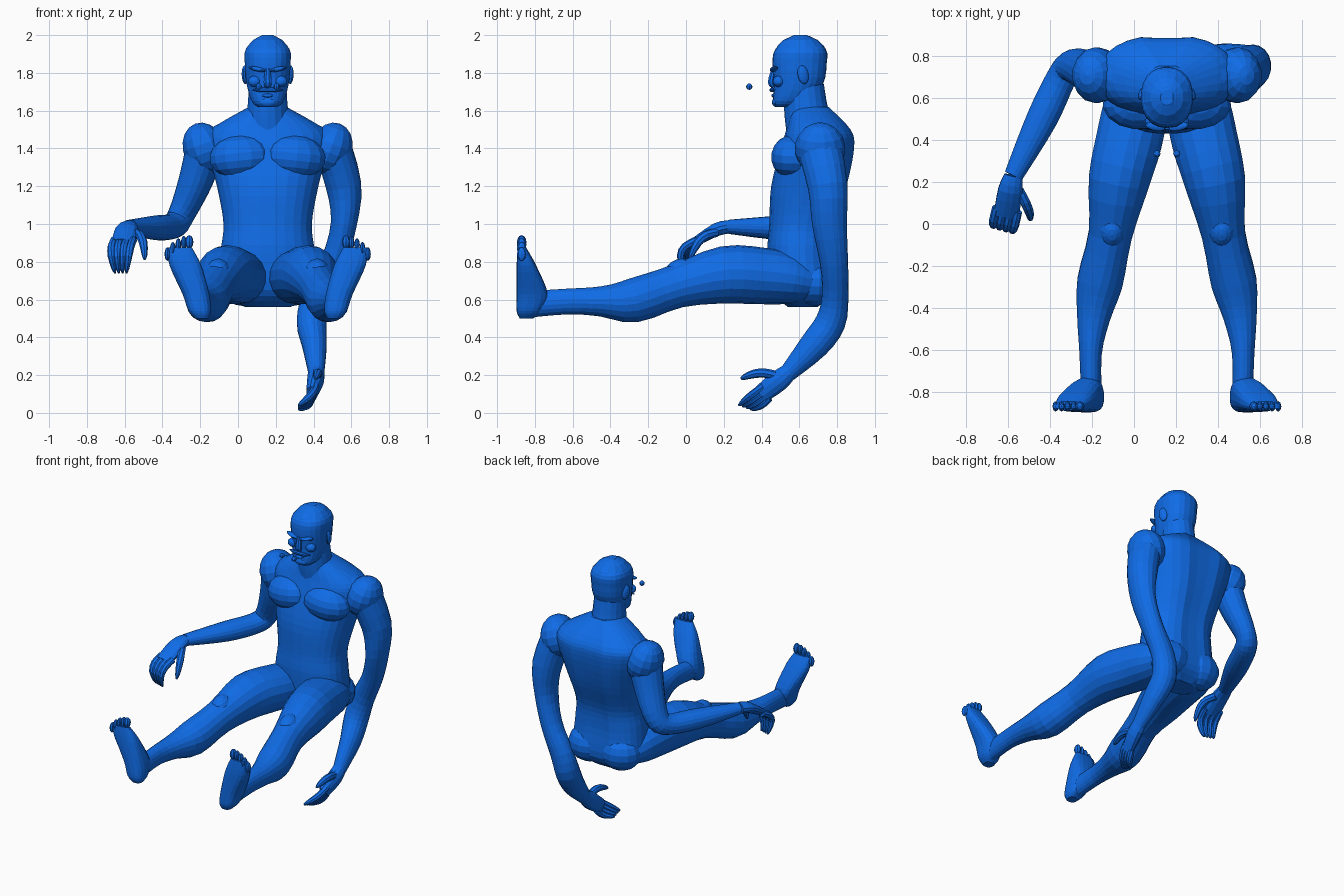
import bpy, bmesh, math
from mathutils import Vector

default = bpy.data.objects.get("Cube")
if default:
    bpy.data.objects.remove(default, do_unlink=True)

MID = .157  # symmetry plane of the body
X, Y, Z = Vector((1, 0, 0)), Vector((0, 1, 0)), Vector((0, 0, 1))

blue = bpy.data.materials.new("body_blue")
blue.use_nodes = True
blue.diffuse_color = (.005, .15, .8, 1)
blue.node_tree.nodes["Principled BSDF"].inputs["Base Color"].default_value = blue.diffuse_color


def finish(name, bm):
    bmesh.ops.recalc_face_normals(bm, faces=bm.faces)
    mesh = bpy.data.meshes.new(name)
    bm.to_mesh(mesh)
    bm.free()
    mesh.materials.append(blue)
    obj = bpy.data.objects.new(name, mesh)
    bpy.context.collection.objects.link(obj)
    return obj


def smooth_rows(rows, steps):
    """Catmull-Rom interpolation of the section rows."""
    last = len(rows) - 1
    for i in range(last):
        before, start = rows[max(i - 1, 0)], rows[i]
        end, after = rows[i + 1], rows[min(i + 2, last)]
        for step in range(steps):
            t = step / steps
            yield [q + t * ((r - p) + t * ((2 * p - 5 * q + 4 * r - w)
                   + t * (3 * (q - r) + w - p))) / 2
                   for p, q, r, w in zip(before, start, end, after)]
    yield rows[last]


def loft(name, rows, ref=X, axis=None, sides=18, steps=3, power=2, groove=0):
    """Skin through rows of (centre, radius along ref, optional radius across)."""
    rows = list(smooth_rows([(*row[0], row[1], row[-1]) for row in rows], steps))
    centres = [Vector(row[:3]) for row in rows]
    bm = bmesh.new()
    rings = []
    for i, (centre, row) in enumerate(zip(centres, rows)):
        ahead, behind = centres[min(i + 1, len(rows) - 1)], centres[max(i - 1, 0)]
        tangent = axis or (ahead - behind).normalized()
        u = (ref - tangent * ref.dot(tangent)).normalized()
        v = tangent.cross(u)
        ring = []
        for k in range(sides):
            angle = math.tau * (k + .5) / sides
            along, across = [math.copysign(abs(f) ** (2 / power), f)
                             for f in (math.cos(angle), math.sin(angle))]
            if across > 0:
                across *= 1 - groove * math.exp(-(along / .2) ** 2)
            ring.append(bm.verts.new(centre + u * along * row[3] + v * across * row[4]))
        rings.append(ring)
    for lower, upper in zip(rings, rings[1:]):
        for k in range(sides):
            n = (k + 1) % sides
            bm.faces.new((lower[k], lower[n], upper[n], upper[k]))
    bm.faces.new(rings[0])
    bm.faces.new(rings[-1])
    return finish(name, bm)


def blob(name, centre, size, tilt=(0, 0, 0), segments=14):
    bm = bmesh.new()
    bmesh.ops.create_uvsphere(bm, u_segments=segments, v_segments=segments // 2 + 2, radius=1)
    obj = finish(name, bm)
    obj.location, obj.scale, obj.rotation_euler = centre, size, tilt


def level(height, half_width, front, back):
    """A horizontal section centred on the body."""
    return (MID, (front + back) / 2, height), half_width, (back - front) / 2


def digit(name, root, bend, tip, radius=.021):
    """A curved finger or thumb with a rounded, narrower tip."""
    rows = []
    for t in (0, .3, .6, .9, 1):
        centre = root.lerp(bend, t).lerp(bend.lerp(tip, t), t)
        rows.append((centre, radius * math.sqrt(1.05 - t ** 4)))
    loft(name, rows, ref=Vector((3, -1, 1)), sides=8, steps=2)


def fingers(name, roots, bends, tips):
    """Four fingers spread between the first and the last of each pair."""
    for i in range(4):
        joints = [Vector(first).lerp(Vector(last), i / 3) for first, last in (roots, bends, tips)]
        digit(f"{name}_{i + 1}", *joints)


# Torso with a spine groove
loft("torso", [
    level(.56, .12, .54, .7), level(.65, .25, .45, .79), level(.85, .25, .43, .78),
    level(1, .235, .44, .79), level(1.2, .27, .45, .86), level(1.4, .32, .5, .9),
    level(1.5, .3, .53, .88), level(1.62, .1, .56, .76)],
    axis=Z, sides=28, steps=4, power=2.3, groove=.12)

# Neck, head and hair
loft("neck", [level(1.5, .13, .53, .8), level(1.6, .11, .52, .755), level(1.74, .1, .52, .73)], axis=Z)
loft("head", [
    level(1.62, .05, .475, .56), level(1.65, .085, .46, .64), level(1.74, .112, .465, .725),
    level(1.85, .122, .458, .745), level(1.93, .115, .475, .738), level(2, .03, .57, .64)],
    axis=Z, sides=22, power=2.3)
blob("hair", (MID, .607, 1.885), (.124, .142, .116))
loft("nose", [((MID, .465, 1.82), .014), ((MID, .45, 1.75), .023, .018),
              ((MID, .465, 1.725), .014, .01)], sides=8)
blob("lower_lip", (MID, .464, 1.68), (.03, .012, .01))
blob("chin", (MID, .475, 1.645), (.045, .02, .025))

for side, label in ((1, "left"), (-1, "right")):
    def at(out, y, z):
        return MID + side * out, y, z

    # Facial details
    blob(label + "_brow", at(.055, .465, 1.82), (.05, .02, .012), (0, -.2 * side, .2 * side))
    blob(label + "_cheek", at(.07, .49, 1.755), (.035, .03, .03))
    blob(label + "_ear", at(.12, .62, 1.79), (.016, .03, .05), (.2, 0, .3 * side))
    loft(label + "_moustache", [
        (at(0, .456, 1.71), .012), (at(.04, .456, 1.71), .012), (at(.08, .47, 1.71), .003)],
        ref=Y, sides=8)
    blob(label + "_floating_bead", at(.047, .335, 1.727), (.017, .017, .017), segments=8)

    # Torso muscles
    blob(label + "_pectoral", at(.145, .565, 1.355), (.165, .115, .115), (0, .1 * side, .1 * side))
    blob(label + "_deltoid", at(.335, .71, 1.4), (.115, .135, .14), (0, .35 * side, 0))
    blob(label + "_trapezius", at(.15, .7, 1.515), (.2, .1, .055), (0, .3 * side, 0))
    blob(label + "_buttock", at(.125, .68, .69), (.14, .125, .125))

    # Outstretched leg
    hip, thigh, knee = at(.13, .65, .69), at(.18, .4, .725), at(.27, -.05, .67)
    calf, ankle, heel = at(.32, -.28, .595), at(.364, -.62, .59), at(.36, -.83, .575)
    upper_thigh, lower_thigh, shin = at(.15, .55, .71), at(.23, .2, .73), at(.35, -.45, .59)
    loft(label + "_leg", [
        (hip, .13, .1), (upper_thigh, .155, .135), (thigh, .16, .15), (lower_thigh, .147, .152),
        (knee, .105, .115), (calf, .11, .117), (shin, .08), (ankle, .054, .068), (heel, .05, .07)])
    blob(label + "_kneecap", at(.262, -.03, .745), (.065, .085, .07), (.35, 0, 0))

    # Upright foot with toes fanned along the ball
    loft(label + "_foot", [
        (at(.35, -.845, .5), .035), (at(.36, -.83, .54), .06, .067), (at(.38, -.815, .63), .072, .083),
        (at(.435, -.845, .78), .085, .052), (at(.465, -.868, .875), .065, .022)],
        axis=Z, power=2.6, steps=4)
    for i in range(5):
        width = .015 if i else .022
        blob(f"{label}_toe_{i + 1}", at(.415 + .029 * i, -.87, .905 - .004 * i * i),
             (width, .025, .036), segments=8)

# Left arm hanging down and bending forward at the bottom
shoulder, biceps, elbow = (.49, .7, 1.44), (.56, .75, 1.2), (.56, .76, 1)
forearm, low_arm, bend = (.505, .783, .8), (.42, .79, .62), (.39, .765, .48)
lower_bend, wrist = (.405, .68, .36), (.415, .54, .21)
loft("left_arm", [
    (shoulder, .1, .12), (biceps, .095, .105), (elbow, .07, .092), (forearm, .068, .075),
    (low_arm, .08, .07), (bend, .08), (lower_bend, .066, .078), (wrist, .042, .047)])
loft("left_palm", [((.415, .56, .23), .043), ((.41, .49, .17), .045, .058),
                   ((.39, .4, .1), .03, .05)], sides=12)
fingers("left_finger",
        roots=((.41, .41, .14), (.39, .44, .08)),
        bends=((.4, .34, .09), (.38, .4, .03)),
        tips=((.32, .28, .04), (.32, .34, .02)))
digit("left_thumb", Vector((.42, .47, .2)), Vector((.43, .38, .23)), Vector((.41, .29, .18)), .024)

# Right arm bent, with the forearm reaching forward
shoulder, biceps, elbow = (-.165, .7, 1.44), (-.22, .73, 1.24), (-.3, .757, 1.05)
low_elbow, forearm, wrist = (-.345, .7, .99), (-.44, .5, .98), (-.575, .23, .985)
loft("right_arm", [
    (shoulder, .1, .12), (biceps, .09, .1), (elbow, .068, .08),
    (low_elbow, .072, .068), (forearm, .075, .065), (wrist, .046, .038)],
    ref=Vector((2, -1, 0)), steps=4)
loft("right_palm", [(wrist, .045, .036), ((-.59, .16, .97), .06, .036),
                    ((-.61, .04, .9), .062, .024)], sides=12)
fingers("right_finger",
        roots=((-.555, .06, .915), (-.655, .08, .915)),
        bends=((-.58, -.08, .87), (-.69, -.05, .87)),
        tips=((-.59, 0, .74), (-.65, .02, .74)))
digit("right_thumb", Vector((-.55, .16, .955)), Vector((-.49, .06, .95)), Vector((-.495, .02, .81)), .024)
